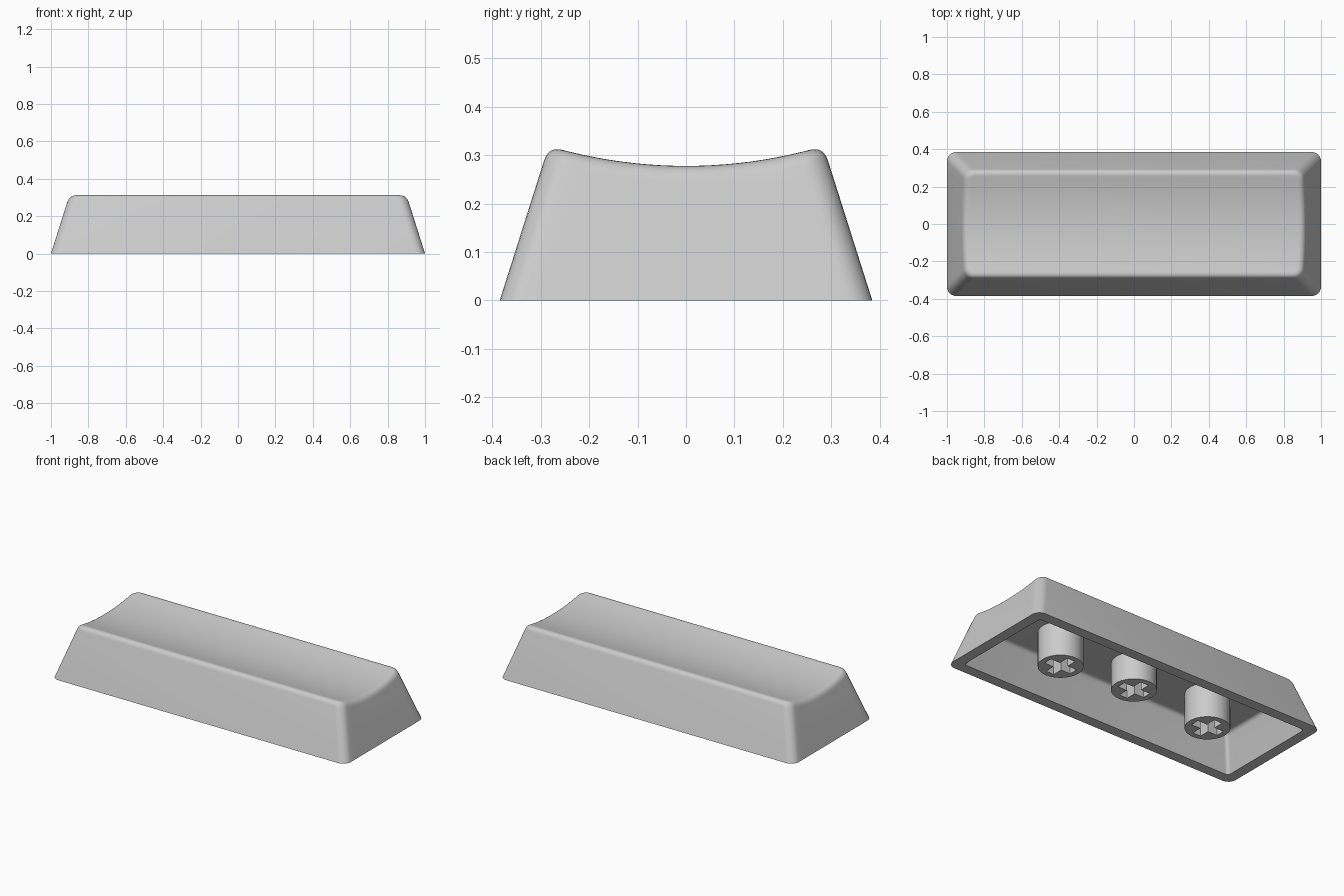
import bpy, bmesh, math
from mathutils import Vector

if "Cube" in bpy.data.objects:
    bpy.data.objects.remove(bpy.data.objects["Cube"])

SLOPE = 0.317          # inward lean of the walls per unit of height
ARC, SIDE, FILLET = 6, 18, 6

grey = bpy.data.materials.new("light grey plastic")
grey.diffuse_color = (0.6, 0.6, 0.6, 1)
grey.use_nodes = True
grey.node_tree.nodes["Principled BSDF"].inputs["Base Color"].default_value = grey.diffuse_color


def outline(hx, hy, r):
    """Rounded rectangle: right half front to back, then the mirrored left half."""
    pts = []
    for k in range(ARC + 1):
        a = -math.pi / 2 + k * math.pi / 2 / ARC
        pts.append((hx - r + r * math.cos(a), -hy + r + r * math.sin(a)))
    for k in range(1, SIDE):
        pts.append((hx, (-1 + 2 * k / SIDE) * (hy - r)))
    pts += [(x, -y) for x, y in reversed(pts[:ARC + 1])]
    return pts + [(-x, y) for x, y in reversed(pts)]


def shell_rings(hx, hy, r, fillet, height):
    """Rings from the base up the leaning wall and over a rounded top edge."""
    count = len(outline(hx, hy, r))

    def point(i, inset, shrink=0.0):
        d = inset + shrink
        return outline(hx - d, hy - d, max(r - shrink, 0.004))[i]

    rings = [[] for _ in range(FILLET + 2)]
    for i in range(count):
        z = 0.3
        for _ in range(4):
            z = height(point(i, SLOPE * z)[1])
        low = Vector((*point(i, SLOPE * (z - fillet)), z - fillet))
        corner = Vector((*point(i, SLOPE * z), z))
        x, y = point(i, SLOPE * z, fillet)
        inner = Vector((x, y, height(y)))
        rings[0].append(Vector((*point(i, 0), 0)))
        for k in range(FILLET + 1):
            t = k / FILLET
            rings[k + 1].append(low * (1 - t) ** 2 + corner * 2 * t * (1 - t) + inner * t * t)
    return rings


def loft(name, rings, strip_caps):
    """Skin a list of closed rings and close both ends."""
    bm = bmesh.new()
    vs = [[bm.verts.new(p) for p in ring] for ring in rings]
    n = len(vs[0])
    for a, b in zip(vs, vs[1:]):
        for i in range(n):
            j = (i + 1) % n
            bm.faces.new((a[i], a[j], b[j], b[i]))
    for ring in (vs[0], vs[-1]):
        if strip_caps:
            for i in range(n // 2 - 1):
                bm.faces.new((ring[i], ring[i + 1], ring[n - 2 - i], ring[n - 1 - i]))
        else:
            bm.faces.new(ring)
    bmesh.ops.recalc_face_normals(bm, faces=bm.faces)
    mesh = bpy.data.meshes.new(name)
    bm.to_mesh(mesh)
    bm.free()
    mesh.materials.append(grey)
    obj = bpy.data.objects.new(name, mesh)
    bpy.context.collection.objects.link(obj)
    bpy.ops.object.select_all(action='DESELECT')
    obj.select_set(True)
    bpy.context.view_layer.objects.active = obj
    bpy.ops.object.shade_smooth_by_angle(angle=math.radians(30))
    return obj


# Hollow cap: scooped top outside, flat ceiling inside, flat rim between
outside = shell_rings(1.0, 0.385, 0.05, 0.03, lambda y: 1.278 - math.sqrt(1 - y * y))
inside = shell_rings(0.935, 0.32, 0.02, 0.02, lambda y: 0.21)
loft("cap_shell", outside[::-1] + inside, True)


# Mounting stems: round posts with a cross-shaped socket
def cross_radius(a, arm=0.09, half=0.027):
    c, s = max(abs(math.cos(a)), 1e-6), max(abs(math.sin(a)), 1e-6)
    return max(min(arm / c, half / s), min(half / c, arm / s))


tip = math.atan2(0.027, 0.09)
angles = {round(k * math.pi / 24, 5) for k in range(48)}
for q in range(4):
    angles |= {round(q * math.pi / 2 + a, 5) for a in (tip, math.pi / 4, math.pi / 2 - tip)}
angles = sorted(angles)


def stem(name, x, bottom):
    def ring(radius, z):
        return [Vector((x + radius(a) * math.cos(a), radius(a) * math.sin(a), z)) for a in angles]
    post = lambda a: 0.124
    loft(name, [ring(post, 0.225), ring(post, bottom),
                ring(cross_radius, bottom), ring(cross_radius, 0.18)], False)


stem("left_stem", -0.52, 0.0)
stem("middle_stem", 0.0, 0.044)
stem("right_stem", 0.52, 0.0)
